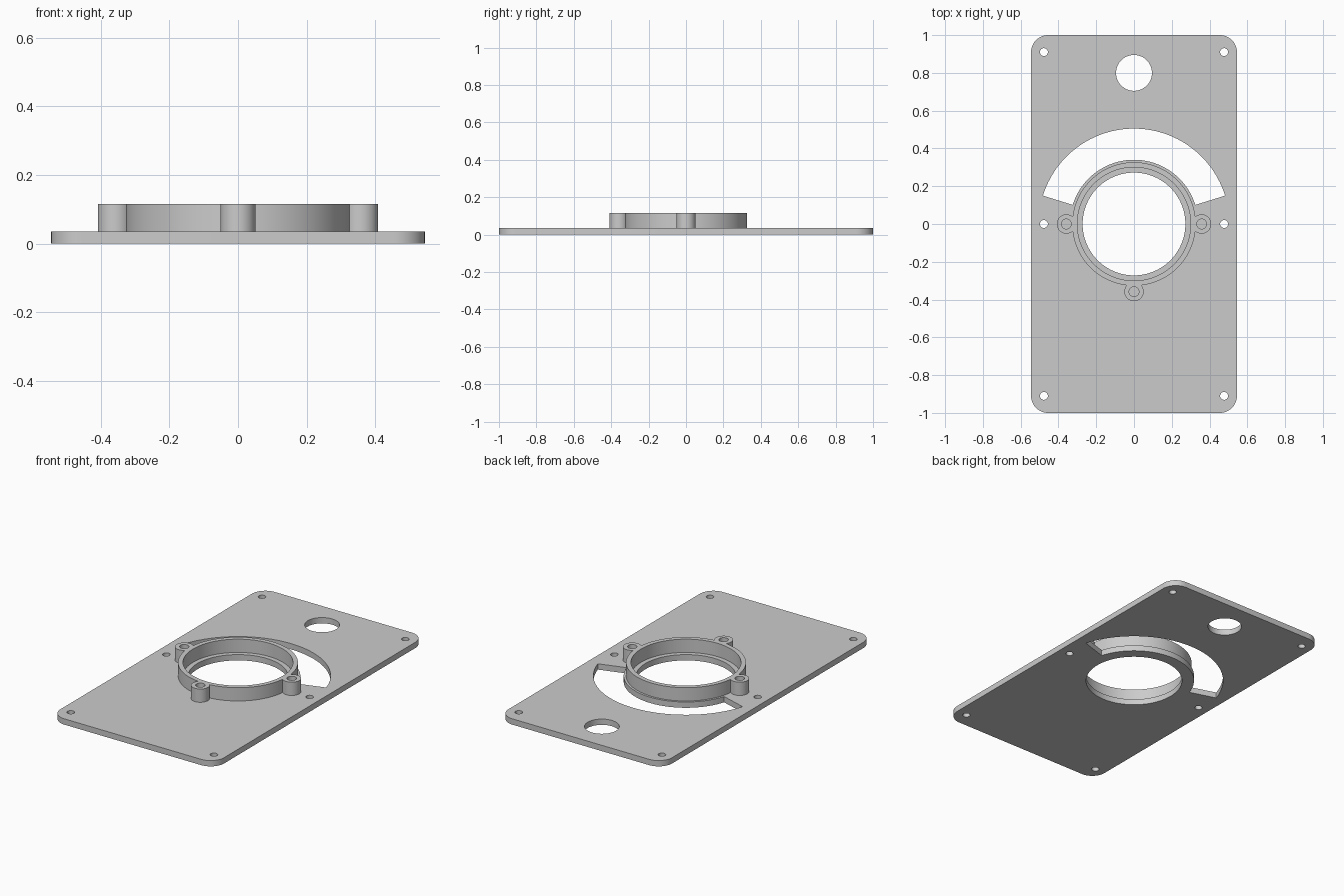
import bpy, bmesh
from math import cos, sin, acos, atan2, radians, pi
from mathutils import Vector

if "Cube" in bpy.data.objects:
    bpy.data.objects.remove(bpy.data.objects["Cube"], do_unlink=True)

grey = bpy.data.materials.new("light_grey")
grey.use_nodes = True
grey.diffuse_color = (0.6, 0.6, 0.6, 1)
grey.node_tree.nodes["Principled BSDF"].inputs["Base Color"].default_value = (0.6, 0.6, 0.6, 1)


def arc(cx, cy, r, start, end, steps):
    """Points along an arc, both ends included."""
    angles = [start + (end - start) * i / steps for i in range(steps + 1)]
    return [Vector((cx + r * cos(a), cy + r * sin(a))) for a in angles]


def circle(cx, cy, r, steps=32):
    return arc(cx, cy, r, 0, 2 * pi, steps)[:-1]


def extruded(name, loops, bottom, top):
    """Solid made from one outline and any number of holes."""
    curve = bpy.data.curves.new(name + "_profile", "CURVE")
    curve.dimensions = "2D"
    curve.fill_mode = "BOTH"
    curve.extrude = (top - bottom) / 2
    for loop in loops:
        spline = curve.splines.new("POLY")
        spline.points.add(len(loop) - 1)
        for point, p in zip(spline.points, loop):
            point.co = (p.x, p.y, 0, 1)
        spline.use_cyclic_u = True
    helper = bpy.data.objects.new(name + "_profile", curve)
    bpy.context.collection.objects.link(helper)
    graph = bpy.context.evaluated_depsgraph_get()
    mesh = bpy.data.meshes.new_from_object(helper.evaluated_get(graph))
    bpy.data.objects.remove(helper, do_unlink=True)
    bm = bmesh.new()
    bm.from_mesh(mesh)
    bmesh.ops.remove_doubles(bm, verts=bm.verts, dist=0.0001)
    bmesh.ops.translate(bm, verts=bm.verts, vec=(0, 0, (bottom + top) / 2))
    bmesh.ops.recalc_face_normals(bm, faces=bm.faces)
    bm.to_mesh(mesh)
    bm.free()
    mesh.materials.clear()
    mesh.materials.append(grey)
    obj = bpy.data.objects.new(name, mesh)
    bpy.context.collection.objects.link(obj)
    bpy.ops.object.select_all(action="DESELECT")
    obj.select_set(True)
    bpy.context.view_layer.objects.active = obj
    bpy.ops.object.shade_smooth_by_angle(angle=radians(30))
    return obj


# Base plate: rounded rectangle
half_x, half_y, corner = 0.545, 1.0, 0.09
outline = []
for i, (sx, sy) in enumerate([(1, 1), (-1, 1), (-1, -1), (1, -1)]):
    outline += arc(sx * (half_x - corner), sy * (half_y - corner), corner,
                   i * pi / 2, (i + 1) * pi / 2, 12)

# Plate openings: bore, round hole, curved slot and screw holes
slot_start = radians(17.3)
slot = (arc(0, 0, 0.505, slot_start, pi - slot_start, 64)
        + arc(0, 0, 0.34, pi - slot_start, slot_start, 64))
holes = [circle(0, 0, 0.272, 96), circle(0, 0.8, 0.095, 48), slot]
holes += [circle(x, y, 0.021, 24) for x in (-0.477, 0.477) for y in (-0.91, 0, 0.91)]
extruded("base_plate", [outline] + holes, 0, 0.035)

# Raised collar with three screw bosses merged into its wall
ring_r, boss_r, boss_d = 0.327, 0.051, 0.358
a = acos((boss_d ** 2 + ring_r ** 2 - boss_r ** 2) / (2 * boss_d * ring_r))
b = atan2(ring_r * sin(a), ring_r * cos(a) - boss_d)
bosses = [pi, 1.5 * pi, 2 * pi]
collar, boss_holes = [], []
for t, following in zip(bosses, bosses[1:] + [3 * pi]):
    cx, cy = boss_d * cos(t), boss_d * sin(t)
    collar += arc(cx, cy, boss_r, t - b, t + b, 32)[:-1]
    collar += arc(0, 0, ring_r, t + a, following - a, 48)[:-1]
    boss_holes.append(circle(cx, cy, 0.026, 32))
extruded("collar", [collar, circle(0, 0, 0.3, 96)] + boss_holes, 0.034, 0.115)
